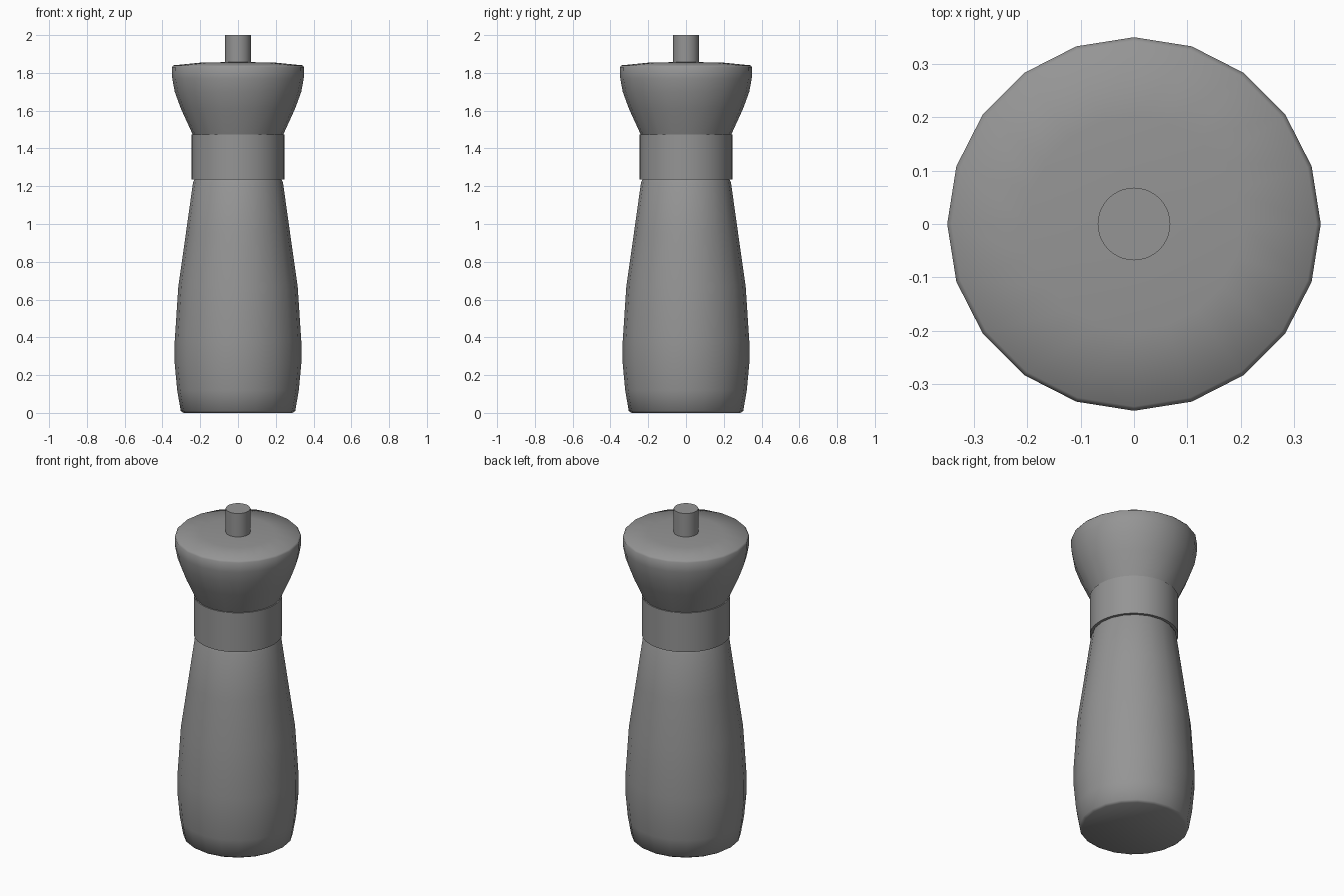
import bpy, bmesh, math

cube = bpy.data.objects.get("Cube")
if cube:
    bpy.data.objects.remove(cube, do_unlink=True)

gray = bpy.data.materials.new("plain gray")
gray.use_nodes = True
gray.diffuse_color = (0.3, 0.3, 0.3, 1)
gray.node_tree.nodes["Principled BSDF"].inputs["Base Color"].default_value = (0.3, 0.3, 0.3, 1)


def lathe(name, profile, sides, sharp_angle):
    """Turn a (radius, height) profile round z, closing both ends."""
    bm = bmesh.new()
    rings = []
    for r, z in profile:
        rings.append([bm.verts.new((r * math.cos(a), r * math.sin(a), z))
                      for a in (math.tau * i / sides for i in range(sides))])
    for low, high in zip(rings, rings[1:]):
        for i in range(sides):
            j = (i + 1) % sides
            bm.faces.new((low[i], low[j], high[j], high[i]))
    bm.faces.new(rings[0][::-1])
    bm.faces.new(rings[-1])
    mesh = bpy.data.meshes.new(name)
    bm.to_mesh(mesh)
    bm.free()
    mesh.materials.append(gray)
    obj = bpy.data.objects.new(name, mesh)
    bpy.context.collection.objects.link(obj)
    bpy.ops.object.select_all(action="DESELECT")
    obj.select_set(True)
    bpy.context.view_layer.objects.active = obj
    bpy.ops.object.shade_smooth_by_angle(angle=math.radians(sharp_angle))
    return obj


# Tapered grip with a softly rounded foot
lathe("body", [(0.288, 0), (0.303, 0.01), (0.322, 0.12), (0.335, 0.26), (0.335, 0.38),
               (0.316, 0.67), (0.276, 0.95), (0.238, 1.22), (0.228, 1.24)], 20, 60)

# Plain band between body and head
lathe("collar", [(0.245, 1.235), (0.245, 1.475)], 48, 40)

# Flared head with a slightly domed top
lathe("head", [(0.238, 1.47), (0.302, 1.61), (0.335, 1.7), (0.348, 1.77),
               (0.35, 1.83), (0.342, 1.84), (0.2, 1.854), (0.06, 1.857)], 20, 60)

# Turning peg
lathe("peg", [(0.068, 1.84), (0.068, 2.0)], 40, 40)
